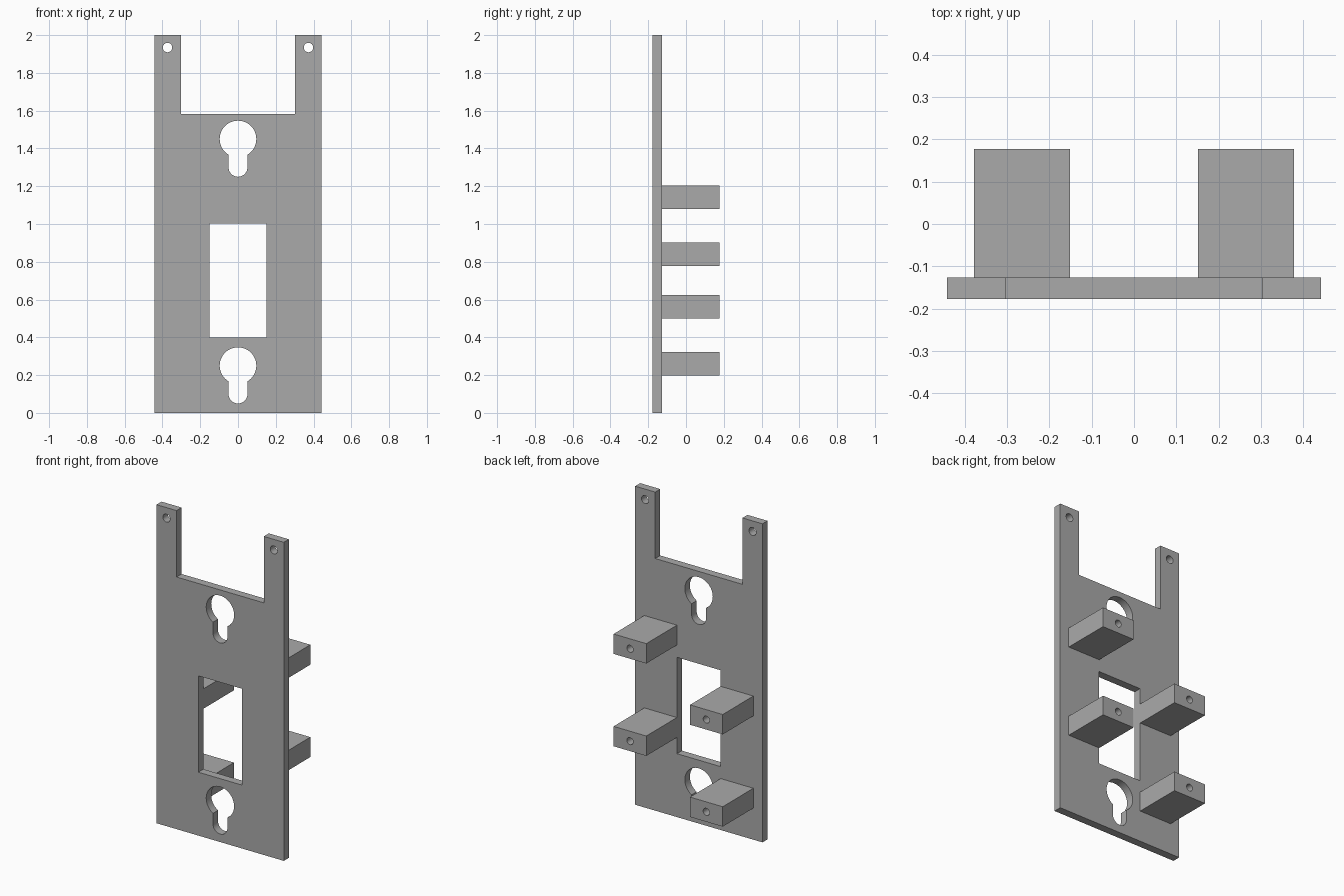
import bpy, bmesh
from math import sin, cos, pi, asin, radians
from mathutils import Matrix

cube = bpy.data.objects.get("Cube")
if cube:
    bpy.data.objects.remove(cube, do_unlink=True)

grey = bpy.data.materials.new("plain grey")
grey.use_nodes = True
colour = (0.4, 0.4, 0.4, 1)
grey.diffuse_color = colour
grey.node_tree.nodes["Principled BSDF"].inputs["Base Color"].default_value = colour

FRONT, PLATE_BACK, BLOCK_BACK = -0.177, -0.127, 0.177


def arc(x, z, r, start, end, steps):
    """Points on an arc from start to end, both included."""
    angles = [start + (end - start) * i / steps for i in range(steps + 1)]
    return [(x + r * cos(a), z + r * sin(a)) for a in angles]


def circle(x, z, r, steps=32):
    return arc(x, z, r, 0, 2 * pi, steps)[:-1]


def rectangle(x0, x1, z0, z1):
    return [(x0, z0), (x1, z0), (x1, z1), (x0, z1)]


def keyhole(z, r=0.097, slot=0.05, drop=0.15):
    """Round opening with a round-ended slot hanging below it."""
    half = asin(slot / r)
    head = arc(0, z, r, half - pi / 2, 1.5 * pi - half, 40)
    return head + arc(0, z - drop, slot, pi, 2 * pi, 16)


def extruded(name, outlines, y0, y1):
    """Fill the first outline, leave the others open, and extrude along y."""
    curve = bpy.data.curves.new(name, 'CURVE')
    curve.dimensions = '2D'
    curve.fill_mode = 'BOTH'
    curve.extrude = (y1 - y0) / 2
    for points in outlines:
        spline = curve.splines.new('POLY')
        spline.points.add(len(points) - 1)
        for point, (x, z) in zip(spline.points, points):
            point.co = (x, z, 0, 1)
        spline.use_cyclic_u = True
    obj = bpy.data.objects.new(name, curve)
    bpy.context.collection.objects.link(obj)
    bpy.ops.object.select_all(action='DESELECT')
    obj.select_set(True)
    bpy.context.view_layer.objects.active = obj
    bpy.ops.object.convert(target='MESH')
    obj = bpy.context.view_layer.objects.active
    mesh = obj.data
    # Stand the shape upright and weld its caps to its walls
    mesh.transform(Matrix.Translation((0, (y0 + y1) / 2, 0)) @ Matrix.Rotation(pi / 2, 4, 'X'))
    bm = bmesh.new()
    bm.from_mesh(mesh)
    bmesh.ops.remove_doubles(bm, verts=bm.verts, dist=0.0001)
    bmesh.ops.recalc_face_normals(bm, faces=bm.faces)
    bm.to_mesh(mesh)
    bm.free()
    mesh.materials.clear()
    mesh.materials.append(grey)
    bpy.ops.object.shade_smooth_by_angle(angle=radians(30))
    return obj


# Mounting plate with two upright arms
W, ARM, SHOULDER, TOP = 0.442, 0.303, 1.583, 2.0
outline = [(-W, 0), (W, 0), (W, TOP), (ARM, TOP), (ARM, SHOULDER),
           (-ARM, SHOULDER), (-ARM, TOP), (-W, TOP)]
openings = [rectangle(-0.152, 0.152, 0.398, 1.003), keyhole(1.45), keyhole(0.25)]
openings += [circle(side * 0.373, 1.934, 0.025) for side in (-1, 1)]
extruded("mounting_plate", [outline] + openings, FRONT, PLATE_BACK)

# Staggered stand-off blocks, each with a screw hole in its back
for side, label, heights in ((1, "left", (0.5, 1.08)), (-1, "right", (0.198, 0.777))):
    for level, z in zip(("lower", "upper"), heights):
        x0, x1 = sorted((side * 0.152, side * 0.379))
        hole = circle(side * 0.265, z + 0.0625, 0.022)
        extruded(f"{label}_{level}_block", [rectangle(x0, x1, z, z + 0.125), hole],
                 PLATE_BACK, BLOCK_BACK)
